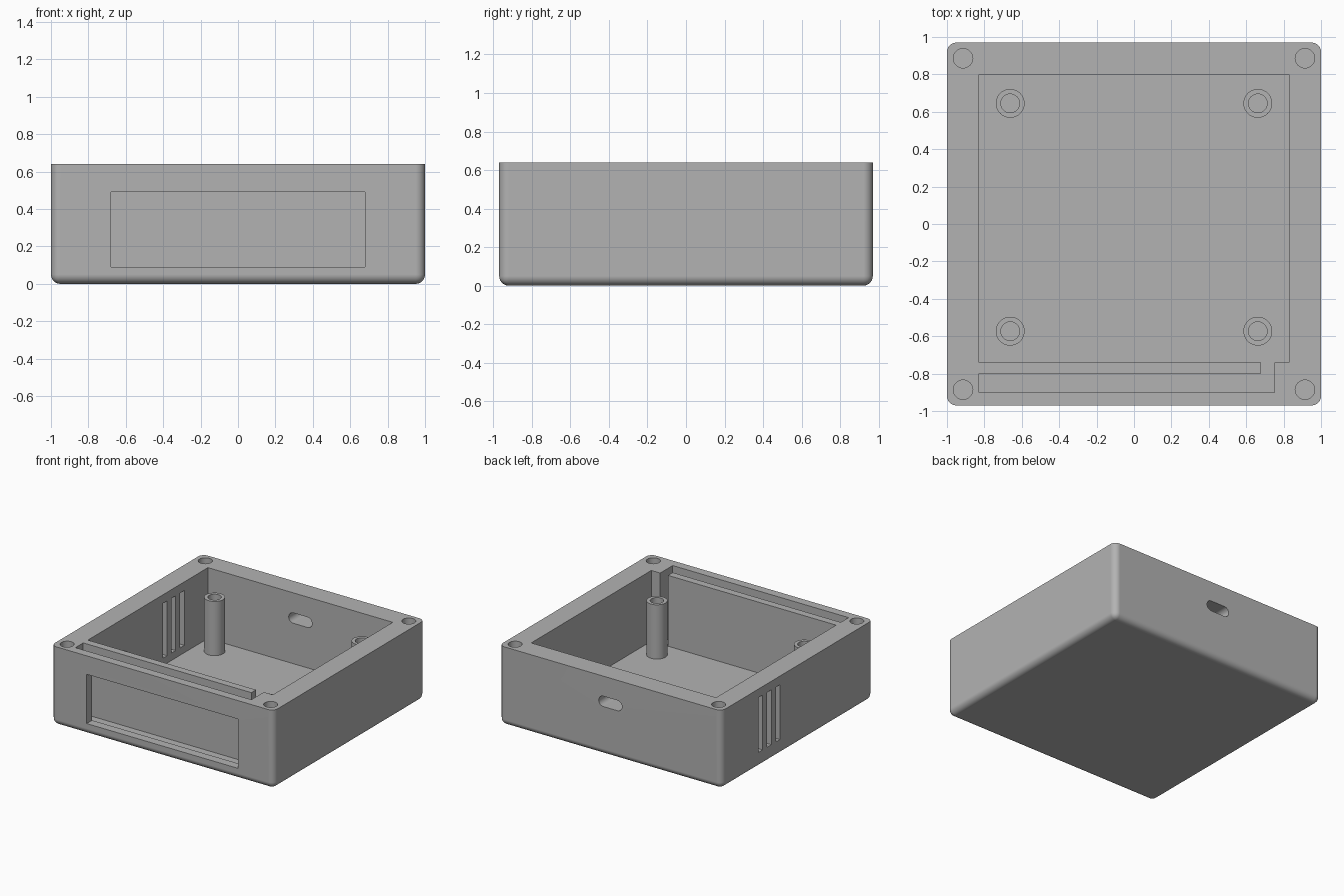
import bpy, bmesh, math
from mathutils import Matrix, Vector

if "Cube" in bpy.data.objects:
    bpy.data.objects.remove(bpy.data.objects["Cube"])

grey = bpy.data.materials.new("plain_grey")
grey.use_nodes = True
grey.diffuse_color = (0.45, 0.45, 0.45, 1)
grey.node_tree.nodes["Principled BSDF"].inputs["Base Color"].default_value = (0.45, 0.45, 0.45, 1)

TOP, FLOOR, HALF_Y = 0.64, 0.065, 0.97


def make(name, bm):
    bmesh.ops.recalc_face_normals(bm, faces=bm.faces)
    mesh = bpy.data.meshes.new(name)
    bm.to_mesh(mesh)
    bm.free()
    mesh.materials.append(grey)
    ob = bpy.data.objects.new(name, mesh)
    bpy.context.collection.objects.link(ob)
    return ob


def box(bm, lo, hi):
    lo, hi = Vector(lo), Vector(hi)
    mat = Matrix.Translation((lo + hi) / 2) @ Matrix.Diagonal((*(hi - lo), 1))
    bmesh.ops.create_cube(bm, size=1, matrix=mat)
    return bm


def prism(points, offset):
    """Extrude a closed outline along an offset vector."""
    bm = bmesh.new()
    face = bm.faces.new([bm.verts.new(p) for p in points])
    out = bmesh.ops.extrude_face_region(bm, geom=[face])
    moved = [g for g in out["geom"] if isinstance(g, bmesh.types.BMVert)]
    bmesh.ops.translate(bm, verts=moved, vec=offset)
    return bm


def activate(ob):
    bpy.ops.object.select_all(action="DESELECT")
    ob.select_set(True)
    bpy.context.view_layer.objects.active = ob


def cut(target, bm):
    cutter = make("cutter", bm)
    cutter.hide_render = True
    mod = target.modifiers.new("cut", "BOOLEAN")
    mod.operation, mod.solver, mod.object = "DIFFERENCE", "EXACT", cutter
    activate(target)
    bpy.ops.object.modifier_apply(modifier=mod.name)
    bpy.data.objects.remove(cutter)


def smooth(ob):
    activate(ob)
    bpy.ops.object.shade_smooth_by_angle(angle=math.radians(30))


# Case body: rounded sides and bottom, sharp top rim
bm = box(bmesh.new(), (-1, -HALF_Y, 0), (1, HALF_Y, TOP))
edges = [e for e in bm.edges if min(v.co.z for v in e.verts) < 0.1]
bmesh.ops.bevel(bm, geom=edges, offset=0.05, segments=6, profile=0.5, affect="EDGES")
case = make("case_body", bm)

# Main cavity joined to the front panel slot by a narrow gap
outline = [(-0.83, 0.80), (0.83, 0.80), (0.83, -0.74), (0.75, -0.74),
           (0.75, -0.90), (-0.83, -0.90), (-0.83, -0.80), (0.68, -0.80),
           (0.68, -0.74), (-0.83, -0.74)]
cut(case, prism([(x, y, FLOOR) for x, y in outline], (0, 0, 1)))

# Front display window
cut(case, box(bmesh.new(), (-0.68, -1.1, 0.09), (0.68, -0.85, 0.49)))

# Side ventilation slits
bm = bmesh.new()
for y in (0.25, 0.36, 0.47):
    box(bm, (-1.1, y - 0.026, 0.125), (-0.75, y + 0.026, 0.57))
cut(case, bm)

# Rounded cable opening in the back
r, points = 0.042, []
for side in (1, -1):
    for i in range(13):
        a = side * math.pi / 2 - math.pi / 2 + math.pi * (i / 12 - 0.5)
        a += math.pi / 2 * (1 - side) * 0
        points.append((side * 0.063 + r * math.cos(a), 0.7, 0.435 + r * math.sin(a)))
cut(case, prism(points, (0, 0.5, 0)))

# Lid screw holes in the corners
bm = bmesh.new()
for x in (-0.914, 0.914):
    for y in (-0.886, 0.886):
        bmesh.ops.create_cone(bm, cap_ends=True, segments=32, radius1=0.052, radius2=0.052,
                              depth=0.4, matrix=Matrix.Translation((x, y, TOP)))
cut(case, bm)
smooth(case)
case.modifiers.new("even_shading", "WEIGHTED_NORMAL").keep_sharp = True

# Hollow mounting posts, turned from a profile
profile = [(0.077, FLOOR - 0.01), (0.077, 0.505), (0.05, 0.505), (0.05, 0.25), (0, 0.25)]
for side, x in (("left", 0.662), ("right", -0.662)):
    for end, y in (("front", -0.573), ("back", 0.645)):
        bm = bmesh.new()
        verts = [bm.verts.new((px, 0, pz)) for px, pz in profile]
        edges = [bm.edges.new(pair) for pair in zip(verts, verts[1:])]
        bmesh.ops.spin(bm, geom=verts + edges, cent=(0, 0, 0), axis=(0, 0, 1),
                       angle=math.tau, steps=32)
        bmesh.ops.remove_doubles(bm, verts=bm.verts, dist=0.0005)
        post = make(f"{end}_{side}_post", bm)
        post.location = (x, y, 0)
        smooth(post)
        # Spun surfaces are open below, so make sure the normals face outward
        wall = max(post.data.polygons, key=lambda p: p.area)
        if wall.normal.dot(Vector((wall.center.x, wall.center.y, 0))) < 0:
            post.data.flip_normals()
